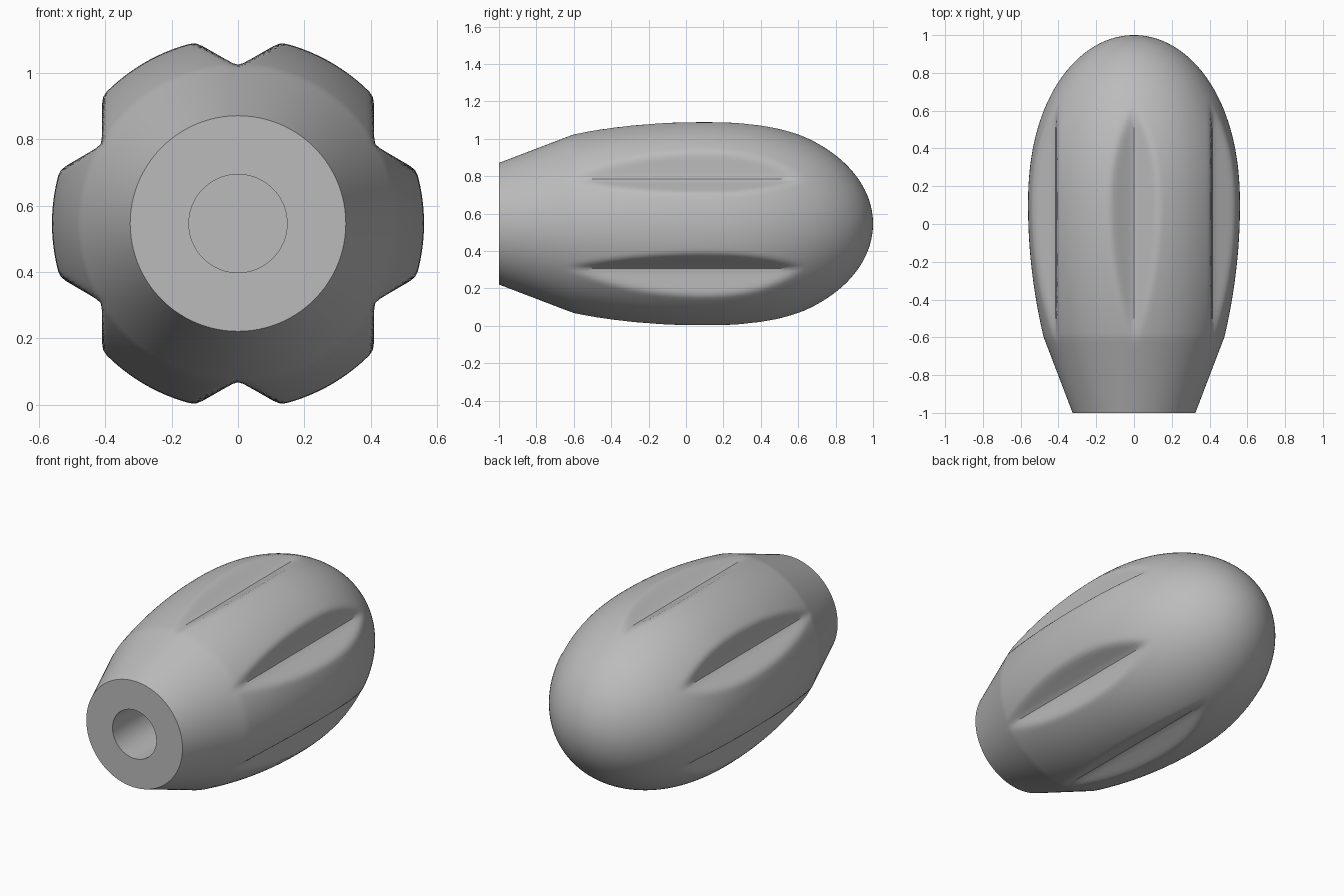
import bpy, bmesh
from math import sin, cos, pi, sqrt, radians

if "Cube" in bpy.data.objects:
    bpy.data.objects.remove(bpy.data.objects["Cube"])

SEGS = 192          # columns around the axis
CENTRE_Z = 0.546
BELLY_R, BELLY_Y = 0.561, 0.1
FRONT_R, HOLE_R, HOLE_DEPTH = 0.325, 0.148, 0.8
FLOOR_R = 0.473     # groove floor distance from the axis


def body_radius(y):
    """Egg-shaped outline: tapered neck, gentle belly, round nose."""
    if y < -0.6:
        return FRONT_R + (y + 1) / 0.4 * (0.478 - FRONT_R)
    if y < BELLY_Y:
        return BELLY_R - 0.169 * (y - BELLY_Y) ** 2
    t = min((y - BELLY_Y) / 0.9, 1)
    return BELLY_R * sqrt(1 - t ** 2.2)


def grooved_radius(y, a):
    """Body radius, softly cut by six straight V grooves."""
    r = body_radius(y)
    d = (a - radians(30) + pi / 6) % (pi / 3) - pi / 6
    slope = sqrt(sin(d) ** 2 + 0.02 ** 2) * 0.577
    g = FLOOR_R / (cos(d) - slope)
    k = 0.016       # rounding of the groove rims
    h = max(k - abs(r - g), 0) / k
    return min(r, g) - h * h * k / 4


mat = bpy.data.materials.new("mid grey")
mat.use_nodes = True
grey = (0.5, 0.5, 0.5, 1)
mat.diffuse_color = grey
mat.node_tree.nodes["Principled BSDF"].inputs["Base Color"].default_value = grey

bm = bmesh.new()
angles = [2 * pi * i / SEGS for i in range(SEGS)]


def ring(y, radius):
    return [bm.verts.new((radius(a) * cos(a), y, CENTRE_Z + radius(a) * sin(a)))
            for a in angles]


# Blind hole and flat front face
rings = [ring(HOLE_DEPTH - 1, lambda a: HOLE_R),
         ring(-1, lambda a: HOLE_R),
         ring(-1, lambda a: FRONT_R)]

# Outer skin from neck to nose
ys = [-1 + 1.1 * i / 44 for i in range(1, 45)]
ys += [BELLY_Y + 0.9 * sin(pi / 2 * i / 40) for i in range(1, 40)]
for y in ys:
    rings.append(ring(y, lambda a: grooved_radius(y, a)))

for lo, hi in zip(rings, rings[1:]):
    for i in range(SEGS):
        j = (i + 1) % SEGS
        bm.faces.new((lo[i], lo[j], hi[j], hi[i]))

# Hole floor and nose tip
bm.faces.new(rings[0])
tip = bm.verts.new((0, 1, CENTRE_Z))
for i in range(SEGS):
    bm.faces.new((rings[-1][i], rings[-1][(i + 1) % SEGS], tip))

bmesh.ops.recalc_face_normals(bm, faces=bm.faces)
mesh = bpy.data.meshes.new("grooved_knob")
bm.to_mesh(mesh)
bm.free()
mesh.materials.append(mat)
knob = bpy.data.objects.new("grooved_knob", mesh)
bpy.context.collection.objects.link(knob)
bpy.context.view_layer.objects.active = knob
knob.select_set(True)
bpy.ops.object.shade_smooth_by_angle(angle=radians(35))
